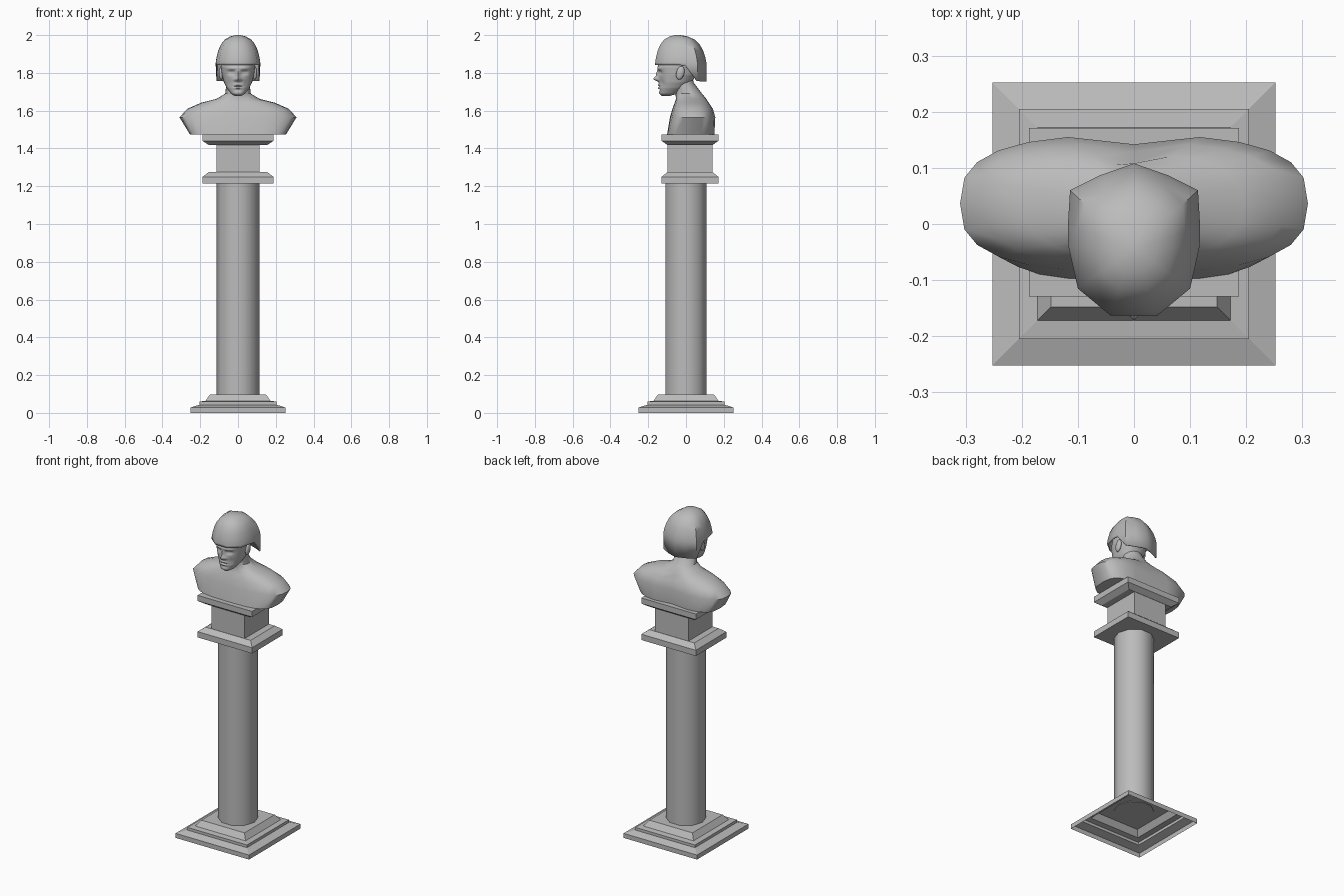
import bpy, bmesh, math
from mathutils import Vector

if "Cube" in bpy.data.objects:
    bpy.data.objects.remove(bpy.data.objects["Cube"], do_unlink=True)

stone = bpy.data.materials.new("grey stone")
stone.use_nodes = True
GREY = (0.5, 0.5, 0.5, 1)
stone.diffuse_color = GREY
stone.node_tree.nodes["Principled BSDF"].inputs["Base Color"].default_value = GREY


def finish(name, bm, angle=None):
    """Turn a bmesh into a named object, smooth below the given angle."""
    bmesh.ops.recalc_face_normals(bm, faces=bm.faces)
    mesh = bpy.data.meshes.new(name)
    bm.to_mesh(mesh)
    bm.free()
    mesh.materials.append(stone)
    ob = bpy.data.objects.new(name, mesh)
    bpy.context.collection.objects.link(ob)
    if angle:
        bpy.ops.object.select_all(action='DESELECT')
        ob.select_set(True)
        bpy.context.view_layer.objects.active = ob
        bpy.ops.object.shade_smooth_by_angle(angle=math.radians(angle))
    return ob


def loft(rings, cap_bottom=True, cap_top=True):
    """Skin a list of closed rings of equal length."""
    bm = bmesh.new()
    loops = [[bm.verts.new(p) for p in ring] for ring in rings]
    n = len(loops[0])
    for a, b in zip(loops, loops[1:]):
        for i in range(n):
            j = (i + 1) % n
            bm.faces.new((a[i], a[j], b[j], b[i]))
    if cap_bottom:
        bm.faces.new(loops[0])
    if cap_top:
        bm.faces.new(loops[-1])
    return bm


def rectangle(hx, hy, cy, z):
    return [(hx * sx, cy + hy * sy, z) for sx, sy in ((-1, -1), (1, -1), (1, 1), (-1, 1))]


def oval(z, w, front, back, power, n):
    """Rounded section: a lower power makes it boxier."""
    cy, half = (front + back) / 2, (back - front) / 2
    ring = []
    for i in range(n):
        c, s = math.cos(math.tau * i / n), math.sin(math.tau * i / n)
        ring.append(Vector((math.copysign(abs(c) ** power, c) * w,
                            cy + math.copysign(abs(s) ** power, s) * half, z)))
    return ring


# Stepped base, open underneath
base = [(0.252, 0), (0.252, 0.028), (0.205, 0.043), (0.205, 0.06),
        (0.172, 0.064), (0.148, 0.098)]
finish("stepped_base", loft([rectangle(h, h, 0, z) for h, z in base], cap_bottom=False))

# Ten-sided column shaft
finish("column_shaft", loft([oval(z, 0.113, -0.113, 0.113, 1, 10) for z in (0.095, 1.214)]), 40)

# Capital: two moulded plates with a block between them
CY = 0.021
lower = [(0.187, 0.15, 1.214), (0.187, 0.15, 1.25), (0.155, 0.119, 1.275)]
upper = [(0.155, 0.119, 1.418), (0.187, 0.15, 1.44), (0.187, 0.15, 1.475)]
block = [(0.114, 0.118, 1.27), (0.114, 0.118, 1.422)]
for name, steps in (("lower_plate", lower), ("capital_block", block), ("upper_plate", upper)):
    finish(name, loft([rectangle(hx, hy, CY, z) for hx, hy, z in steps]))

# Chest, cut shoulders and neck
torso = [(1.475, 0.255, -0.1, 0.153, 0.6), (1.565, 0.31, -0.085, 0.158, 0.72),
         (1.61, 0.268, -0.072, 0.145, 0.75), (1.642, 0.195, -0.06, 0.125, 0.8),
         (1.662, 0.115, -0.053, 0.108, 0.9), (1.69, 0.068, -0.056, 0.085, 1),
         (1.75, 0.06, -0.07, 0.04, 1), (1.81, 0.06, -0.08, 0.03, 1)]
rings = [oval(*row, 24) for row in torso]
for ring in rings[:4]:
    for p in ring:
        if p.y > 0.05:      # shallow groove down the spine
            p.y -= 0.016 * math.exp(-(p.x / 0.045) ** 2)
finish("chest_and_neck", loft(rings), 45)

# Head sections from chin to crown
head = [(1.678, 0.018, -0.128, -0.085), (1.69, 0.038, -0.142, -0.045),
        (1.72, 0.06, -0.143, 0.0), (1.75, 0.074, -0.143, 0.03),
        (1.79, 0.085, -0.145, 0.055), (1.83, 0.09, -0.15, 0.06),
        (1.88, 0.088, -0.135, 0.06)]
# Facial relief: x, z, x spread, z spread, forward push
features = [(0, 1.768, 0.012, 0.012, 0.026), (0, 1.792, 0.009, 0.02, 0.013),
            (0.016, 1.764, 0.007, 0.007, 0.008), (0.034, 1.802, 0.017, 0.01, -0.013),
            (0.034, 1.801, 0.009, 0.004, 0.006), (0.032, 1.823, 0.026, 0.007, 0.006),
            (0, 1.736, 0.02, 0.005, 0.006), (0, 1.729, 0.024, 0.003, -0.006),
            (0, 1.721, 0.017, 0.005, 0.006), (0, 1.709, 0.02, 0.005, -0.005),
            (0.045, 1.745, 0.014, 0.02, -0.005)]
rings = []
for a, b in zip(head, head[1:]):
    count = max(2, round((b[0] - a[0]) / 0.0045))
    for k in range(count):
        rings.append(oval(*(p + (q - p) * k / count for p, q in zip(a, b)), 0.9, 72))
for ring in rings:
    for p in ring:
        if p.y < -0.06:
            for fx, fz, sx, sz, push in features:
                p.y -= push * math.exp(-((abs(p.x) - fx) / sx) ** 2 - ((p.z - fz) / sz) ** 2)
finish("head", loft(rings), 50)

# Ears
for side, x in (("left", 0.089), ("right", -0.089)):
    bm = bmesh.new()
    bmesh.ops.create_uvsphere(bm, u_segments=12, v_segments=8, radius=1)
    for v in bm.verts:
        v.co = Vector((x + v.co.x * 0.012, -0.03 + v.co.y * 0.022 + v.co.z * 0.006,
                       1.8 + v.co.z * 0.036))
    finish(side + "_ear", bm, 60)

# Helmet: rim outline (x, y, rim height), with a lower guard behind the ears
rim = [(0, 0.108, 1.755), (0.06, 0.087, 1.755), (0.114, 0.06, 1.757), (0.118, -0.005, 1.838),
       (0.117, -0.04, 1.842), (0.1, -0.115, 1.842), (0.042, -0.163, 1.842)]
rim += [(-x, y, z) for x, y, z in reversed(rim[1:])]
dome = [(1, 1.855), (0.96, 1.885), (0.88, 1.92), (0.77, 1.95), (0.6, 1.976), (0.35, 1.993),
        (0.1, 2.0)]
AY = -0.045
rings = [rim] + [[(x * s, AY + (y - AY) * s, z) for x, y, _ in rim] for s, z in dome]
helmet = finish("helmet", loft(rings, cap_bottom=False), 50)
shell = helmet.modifiers.new("thickness", 'SOLIDIFY')
shell.thickness = 0.006
shell.offset = -1
